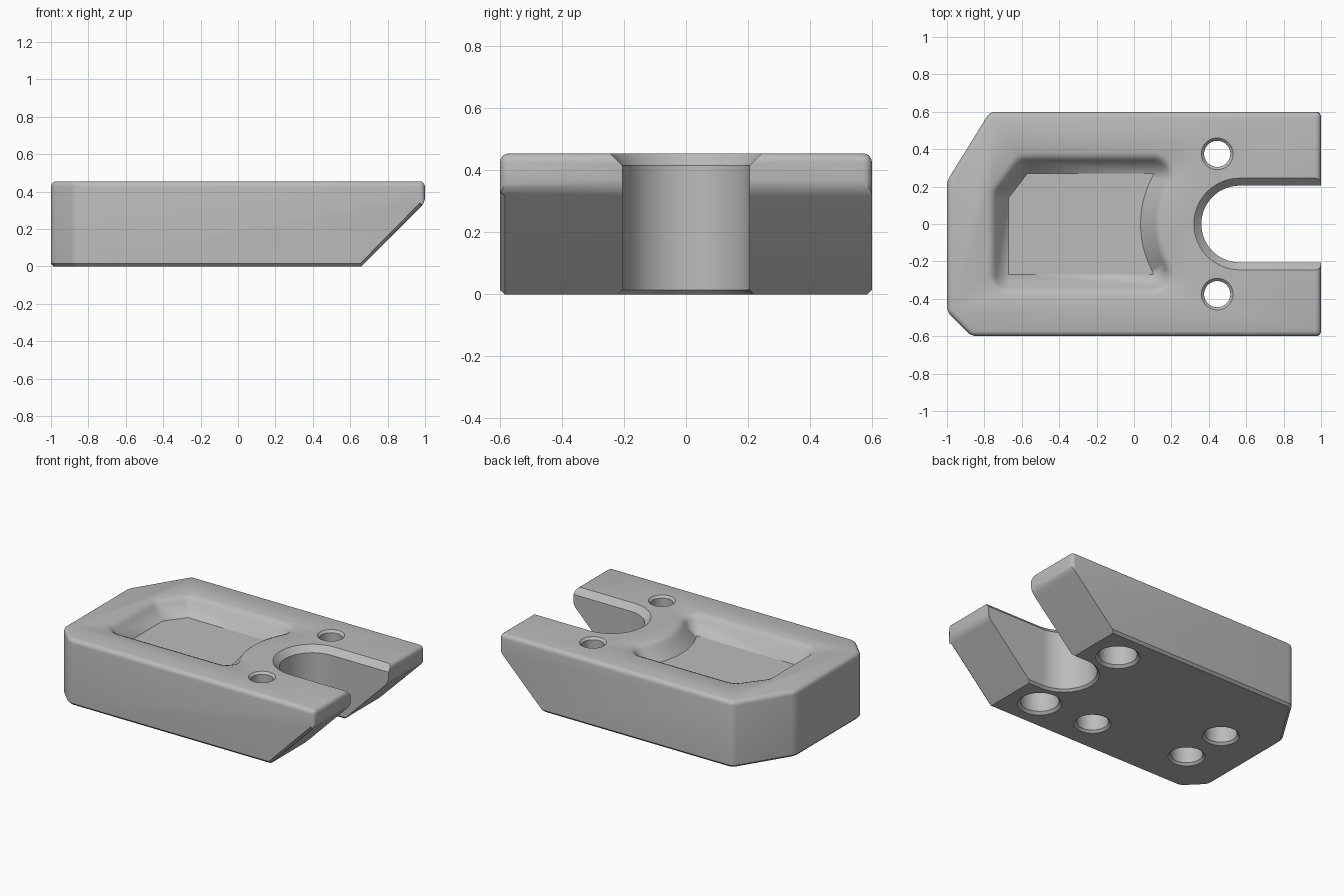
import bpy, bmesh
from math import sin, cos, pi, radians, atan2
from mathutils import Vector

cube = bpy.data.objects.get("Cube")
if cube:
    bpy.data.objects.remove(cube, do_unlink=True)

HEIGHT = 0.455
grey = bpy.data.materials.new("plain_grey")
grey.use_nodes = True
colour = (0.5, 0.5, 0.5, 1)
grey.diffuse_color = colour
grey.node_tree.nodes["Principled BSDF"].inputs["Base Color"].default_value = colour


def make_object(name, bm):
    bmesh.ops.recalc_face_normals(bm, faces=bm.faces)
    mesh = bpy.data.meshes.new(name)
    bm.to_mesh(mesh)
    bm.free()
    mesh.materials.append(grey)
    obj = bpy.data.objects.new(name, mesh)
    bpy.context.collection.objects.link(obj)
    return obj


def loft(bm, outline, profile):
    """Stack copies of an outline of (point, normal), each offset by d at height z."""
    rings = [[bm.verts.new((p.x + n.x * d, p.y + n.y * d, z)) for p, n in outline]
             for d, z in profile]
    for low, high in zip(rings, rings[1:]):
        for i in range(len(low)):
            j = (i + 1) % len(low)
            bm.faces.new((low[i], low[j], high[j], high[i]))
    bm.faces.new(rings[0][::-1])
    bm.faces.new(rings[-1])


def fan(x, y, start, end, steps):
    """Normals swept around one point, in degrees."""
    angles = [radians(start + (end - start) * i / steps) for i in range(steps + 1)]
    return [(Vector((x, y)), Vector((cos(a), sin(a)))) for a in angles]


def circle(x, y):
    return fan(x, y, 0, 360, 48)[:-1]


# Body: clipped outline, extruded, with a sloped underside at the slotted end
bm = bmesh.new()
outline = [(-1, -0.47), (-0.87, -0.6), (1, -0.6), (1, 0.6), (-0.77, 0.6), (-1, 0.23)]
base = bm.faces.new([bm.verts.new((x, y, 0)) for x, y in outline])
top = bmesh.ops.extrude_face_region(bm, geom=[base])["geom"]
bmesh.ops.translate(bm, vec=(0, 0, HEIGHT),
                    verts=[v for v in top if isinstance(v, bmesh.types.BMVert)])
cut = bmesh.ops.bisect_plane(bm, geom=bm.verts[:] + bm.edges[:] + bm.faces[:],
                             plane_co=(0.66, 0, 0), plane_no=(1, 0, -1), clear_outer=True)
bmesh.ops.holes_fill(bm, edges=[e for e in bm.edges if e.is_boundary])
bmesh.ops.recalc_face_normals(bm, faces=bm.faces)

# Rounded top and upright edges
round_edges = []
for e in bm.edges:
    a, b = (v.co for v in e.verts)
    on_top = min(a.z, b.z) > HEIGHT - 0.01
    upright = (a - b).xy.length < 0.001
    end_lip = min(a.x, b.x) > 0.99
    if on_top or upright or end_lip:
        round_edges.append(e)
bmesh.ops.bevel(bm, geom=round_edges, offset=0.03, segments=4, profile=0.5,
                affect='EDGES', clamp_overlap=True)

# Small chamfer around the underside
bm.normal_update()
low_faces = {f for f in bm.faces if f.normal.z < -0.69 and f.calc_area() > 0.2}
rim = [e for e in bm.edges if len(low_faces.intersection(e.link_faces)) == 1
       and max(v.co.x for v in e.verts) < 0.975]
bmesh.ops.bevel(bm, geom=rim, offset=0.016, segments=1, affect='EDGES', clamp_overlap=True)
body = make_object("body", bm)

# Cutter holding every opening
bm = bmesh.new()

# Open-ended slot with chamfered mouth
slot_x = 0.565
slot = fan(slot_x, 0, 90, 270, 40) + [(Vector((1.3, 0)), Vector((0, -1))),
                                      (Vector((1.3, 0)), Vector((0, 1)))]
loft(bm, slot, [(0.23, -0.01), (0.205, 0.015), (0.205, 0.415), (0.255, 0.465)])

# Through holes, counterbored from below
for side in (-1, 1):
    loft(bm, circle(0.445, side * 0.375),
         [(0.147, -0.01), (0.12, 0.017), (0.12, 0.2), (0.07, 0.2),
          (0.07, 0.44), (0.095, 0.465)])

# Blind holes in the underside
for x, y in [(0.037, -0.355), (-0.667, 0.04), (-0.667, -0.29)]:
    loft(bm, circle(x, y), [(0.125, -0.01), (0.1, 0.015), (0.1, 0.2)])

# Pocket: sloped walls, soft lip, end wall curved around the slot
radius, half = 0.53, 0.27
sweep = 180 - int(180 / pi * atan2(half, (radius ** 2 - half ** 2) ** 0.5))
pocket = (fan(-0.67, -half, 180, 270, 8)
          + fan(slot_x + radius * cos(radians(sweep)), -half, 270, 360 + 180 - sweep, 10))
arc = fan(slot_x, 0, 360 - sweep, sweep, 24)[1:-1]
pocket += [(Vector((slot_x, 0)) + n * radius, -n) for p, n in arc]
pocket += fan(slot_x + radius * cos(radians(sweep)), half, sweep - 180, 90, 10)
pocket += fan(-0.57, half, 90, 143, 6) + fan(-0.67, 0.14, 143, 180, 4)
floor_z = 0.345
loft(bm, pocket, [(0, floor_z), (0.066, 0.42), (0.076, 0.435), (0.09, 0.447),
                  (0.11, HEIGHT), (0.11, 0.5)])
bmesh.ops.remove_doubles(bm, verts=bm.verts, dist=0.0002)
cutter = make_object("opening_cutter", bm)
cutter.hide_render = True

# Cut the openings, then shade
bpy.context.view_layer.objects.active = body
body.select_set(True)
cutter.select_set(False)
mod = body.modifiers.new("openings", 'BOOLEAN')
mod.operation = 'DIFFERENCE'
mod.solver = 'EXACT'
mod.object = cutter
bpy.ops.object.modifier_apply(modifier=mod.name)
bpy.data.objects.remove(cutter, do_unlink=True)
bpy.ops.object.shade_smooth_by_angle(angle=radians(28))
